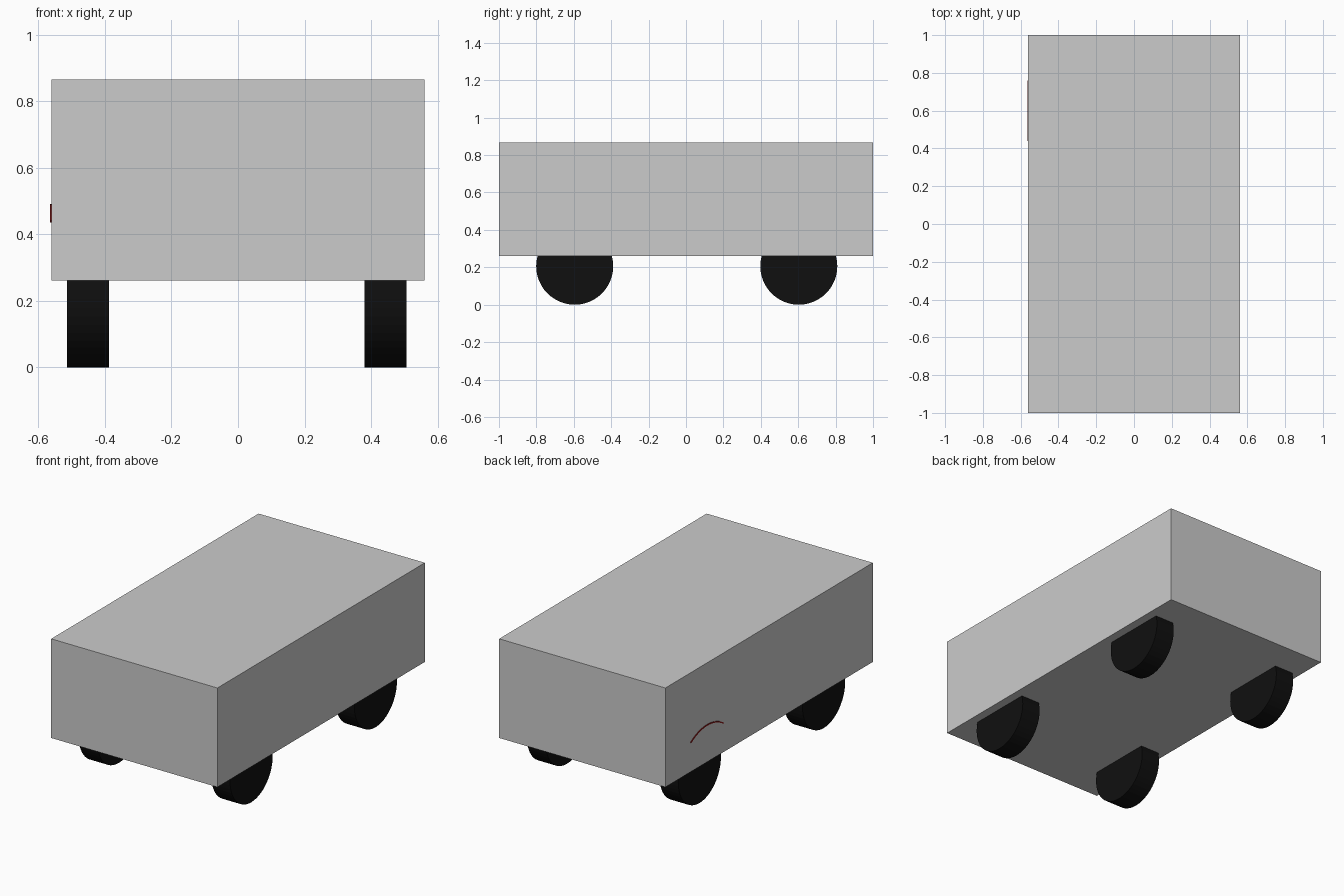
import bpy, bmesh, math

if "Cube" in bpy.data.objects:
    bpy.data.objects.remove(bpy.data.objects["Cube"])


def paint(obj, name, color):
    mat = bpy.data.materials.get(name) or bpy.data.materials.new(name)
    mat.diffuse_color = color
    mat.use_nodes = True
    mat.node_tree.nodes["Principled BSDF"].inputs["Base Color"].default_value = mat.diffuse_color
    obj.data.materials.append(mat)


# Box body
bpy.ops.mesh.primitive_cube_add(size=1, location=(0, 0, 0.5635))
body = bpy.context.object
body.name = "body"
body.scale = (1.122, 2, 0.605)

# Four wheels, tops tucked into the body
R = 0.206
for side, x in (("left", -0.451), ("right", 0.444)):
    for end, y in (("front", -0.595), ("back", 0.603)):
        bpy.ops.mesh.primitive_cylinder_add(
            vertices=48, radius=R, depth=0.126,
            location=(x, y, R), rotation=(0, math.pi / 2, 0))
        wheel = bpy.context.object
        wheel.name = f"{end}_{side}_wheel"
        paint(wheel, "rubber", (0.005, 0.005, 0.005, 1))

# Thin red mudguard whose edge just breaks through the left side
bm = bmesh.new()
steps, x0, x1 = 16, -0.565, -0.39
rows = []
for i in range(steps + 1):
    a = math.radians(-34 + 68 * i / steps)
    rows.append([bm.verts.new((x, 0.6 + r * math.sin(a), R + r * math.cos(a)))
                 for x, r in ((x0, 0.278), (x1, 0.278), (x1, 0.285), (x0, 0.285))])
for a, b in zip(rows, rows[1:]):
    for k in range(4):
        n = (k + 1) % 4
        bm.faces.new((a[k], a[n], b[n], b[k]))
bm.faces.new(rows[0])
bm.faces.new(rows[-1])
bmesh.ops.recalc_face_normals(bm, faces=bm.faces)
mesh = bpy.data.meshes.new("mudguard")
bm.to_mesh(mesh)
bm.free()
guard = bpy.data.objects.new("back_left_mudguard", mesh)
bpy.context.collection.objects.link(guard)
paint(guard, "red_paint", (0.25, 0.01, 0.01, 1))
